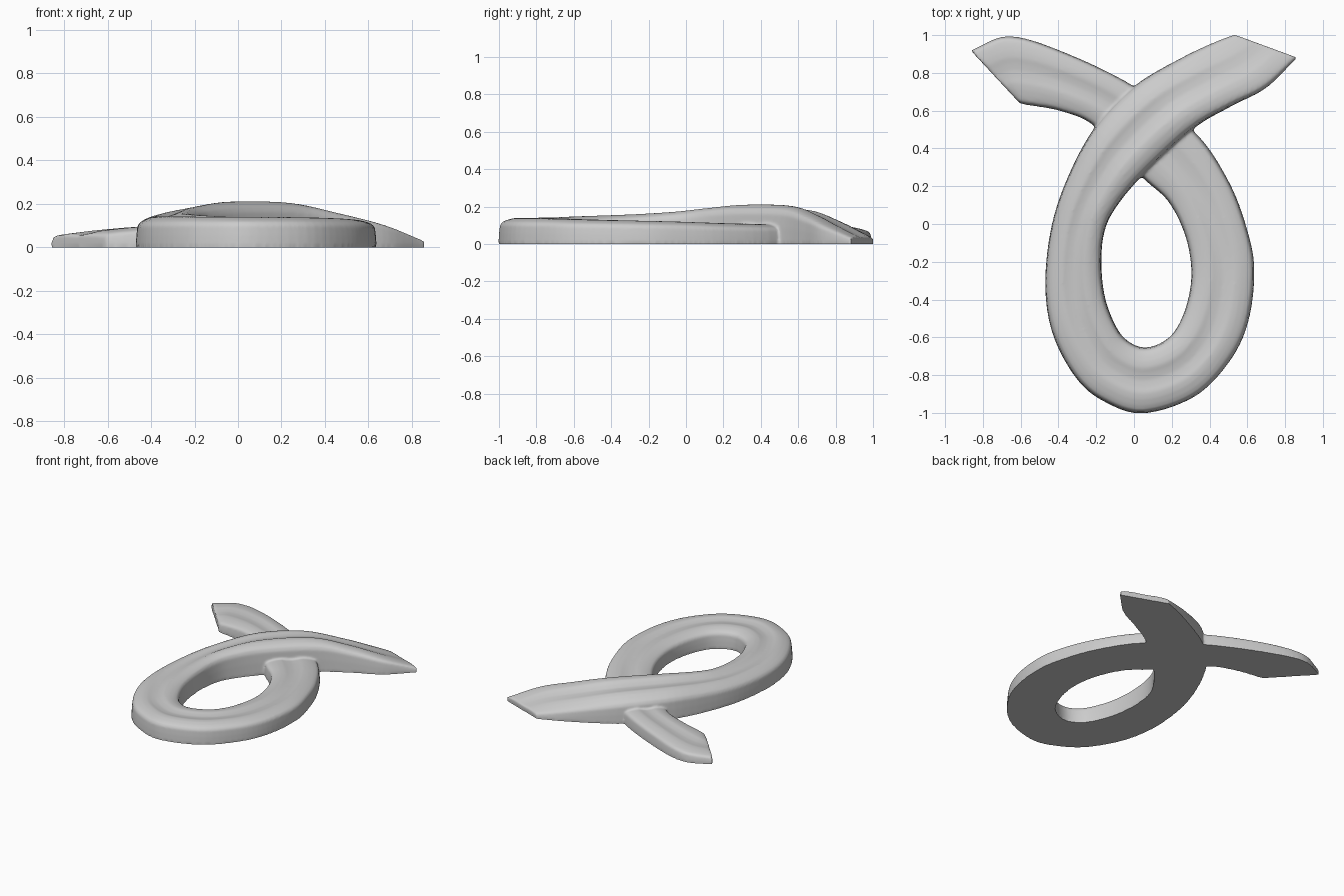
import bpy, bmesh
from mathutils import Vector

if "Cube" in bpy.data.objects:
    bpy.data.objects.remove(bpy.data.objects["Cube"])

# Stations along the ribbon: outer edge x,y / inner edge x,y / height at outer and inner side
stations = [
    (-.865, .92, -.61, .645, .06, .06), (-.66, .995, -.58, .632, .08, .08),
    (-.37, .91, -.38, .595, .10, .10), (0, .73, -.20, .51, .105, .105),
    (.32, .49, .04, .25, .105, .11), (.50, .23, .18, .12, .11, .115),
    (.60, -.03, .27, -.06, .12, .12), (.638, -.25, .303, -.25, .125, .125),
    (.605, -.52, .28, -.42, .13, .13), (.505, -.73, .22, -.56, .135, .135),
    (.32, -.915, .14, -.63, .138, .14), (.05, -1.003, .05, -.652, .14, .14),
    (-.15, -.945, -.03, -.62, .14, .142), (-.30, -.825, -.09, -.55, .138, .15),
    (-.425, -.60, -.15, -.40, .135, .16), (-.47, -.35, -.172, -.22, .132, .172),
    (-.445, -.05, -.158, -.05, .138, .188), (-.363, .22, -.10, .08, .155, .207),
    (-.21, .51, .04, .25, .178, .224), (0, .73, .31, .50, .165, .22),
    (.25, .88, .51, .62, .11, .175), (.43, .965, .70, .72, .065, .12),
    (.53, 1.003, .865, .88, .04, .04),
]
# Cross-section with two soft rims and a shallow groove: position across, fraction of height
half = [(0, 0), (.01, .4), (.025, .72), (.06, .84), (.13, .92), (.22, .98), (.31, 1), (.40, .95)]
profile = half + [(.5, .92)] + [(1 - u, f) for u, f in reversed(half)]


def spline(pts, steps):
    """Catmull-Rom interpolation of n-dimensional points."""
    pts = [Vector(p) for p in pts]
    ext = [2 * pts[0] - pts[1]] + pts + [2 * pts[-1] - pts[-2]]
    out = []
    for i in range(1, len(ext) - 2):
        a, b, c, d = ext[i - 1:i + 3]
        for s in range(steps):
            t = s / steps
            out.append(.5 * (2 * b + (c - a) * t + (2 * a - 5 * b + 4 * c - d) * t * t
                             + (3 * b - a - 3 * c + d) * t ** 3))
    return out + [pts[-1]]


# Sweep the ribbon with a flat underside
bm = bmesh.new()
rings = []
for ax, ay, bx, by, ha, hb in spline(stations, 6):
    rings.append([bm.verts.new((ax + (bx - ax) * u, ay + (by - ay) * u, (ha + (hb - ha) * u) * f))
                  for u, f in profile])
n = len(profile)
for r, q in zip(rings, rings[1:]):
    for i in range(n):
        j = (i + 1) % n
        bm.faces.new((r[i], r[j], q[j], q[i]))
bm.faces.new(rings[0])
bm.faces.new(rings[-1])
bmesh.ops.recalc_face_normals(bm, faces=bm.faces)
mesh = bpy.data.meshes.new("looped_ribbon")
bm.to_mesh(mesh)
bm.free()
ribbon = bpy.data.objects.new("looped_ribbon", mesh)
bpy.context.collection.objects.link(ribbon)

# Fuse the crossing strands into one skin and soften it
remesh = ribbon.modifiers.new("fuse", 'REMESH')
remesh.mode = 'VOXEL'
remesh.voxel_size = .009
smooth = ribbon.modifiers.new("soften", 'SMOOTH')
smooth.factor = .5
smooth.iterations = 3
bpy.context.view_layer.objects.active = ribbon
ribbon.select_set(True)
for name in ("fuse", "soften"):
    bpy.ops.object.modifier_apply(modifier=name)

# Flatten the underside onto the ground
for v in ribbon.data.vertices:
    if v.co.z < .006:
        v.co.z = 0
bpy.ops.object.shade_smooth_by_angle(angle=.7)
